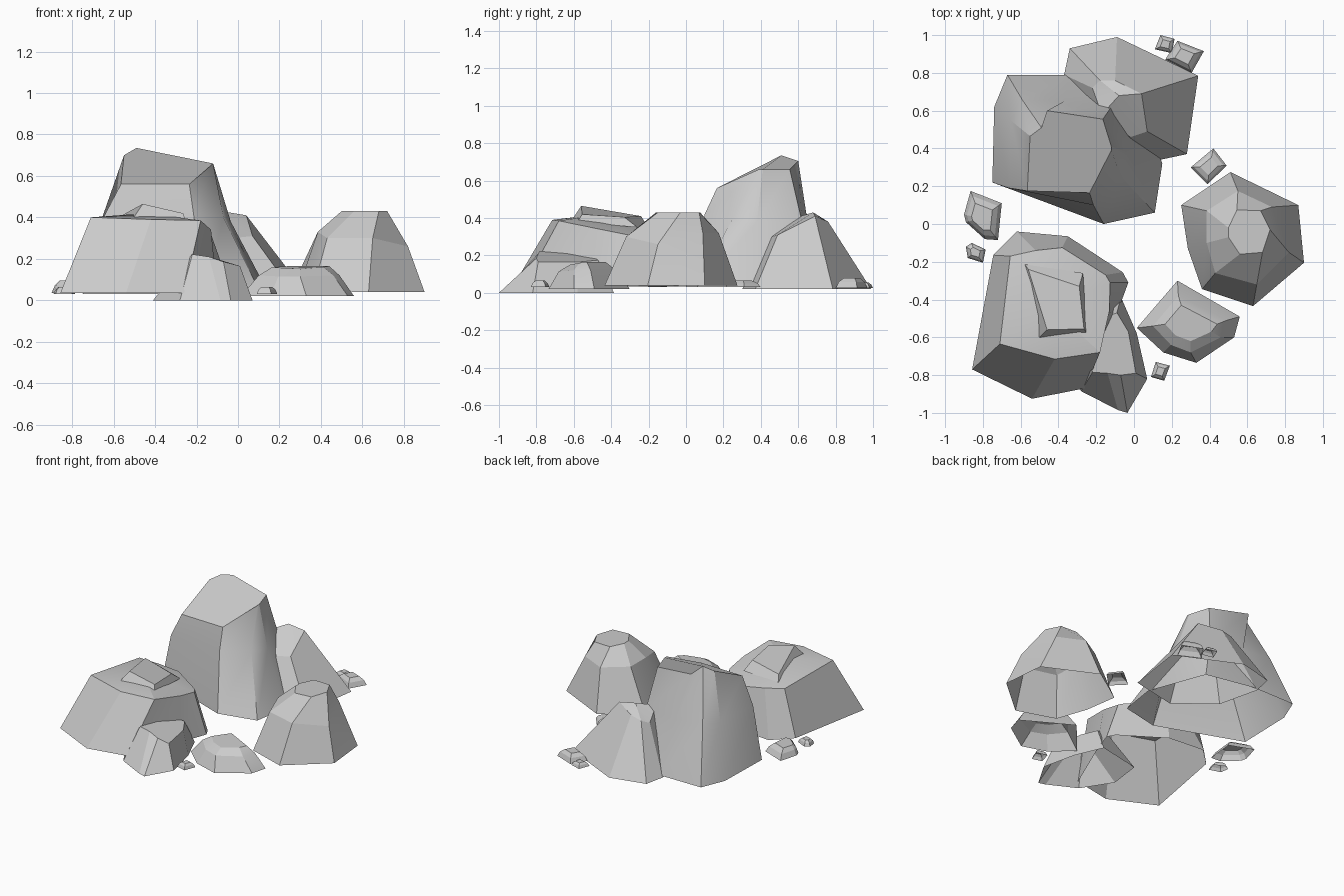
import bpy, bmesh
from mathutils import Vector


def rock(name, rings, apex=None, angle=0.45):
    """Open-bottomed shell lofted through equal-count rings, closed by a cap or an apex fan."""
    bm = bmesh.new()
    loops = [[bm.verts.new(p) for p in r] for r in rings]
    n = len(loops[0])
    for a, b in zip(loops, loops[1:]):
        for i in range(n):
            j = (i + 1) % n
            bm.faces.new((a[i], a[j], b[j], b[i]))
    top = loops[-1]
    if apex:
        tip = bm.verts.new(apex)
        for i in range(n):
            bm.faces.new((top[i], top[(i + 1) % n], tip))
    else:
        bm.faces.new(top)
    bmesh.ops.remove_doubles(bm, verts=bm.verts, dist=0.002)
    bmesh.ops.recalc_face_normals(bm, faces=bm.faces)
    # make sure the cap looks upward
    if max(bm.faces, key=lambda f: f.calc_center_median().z).normal.z < 0:
        bmesh.ops.reverse_faces(bm, faces=bm.faces)
    me = bpy.data.meshes.new(name)
    bm.to_mesh(me)
    bm.free()
    ob = bpy.data.objects.new(name, me)
    bpy.context.collection.objects.link(ob)
    bpy.ops.object.select_all(action='DESELECT')
    ob.select_set(True)
    bpy.context.view_layer.objects.active = ob
    bpy.ops.object.shade_smooth_by_angle(angle=angle)
    return ob


def flat(points, z):
    return [(x, y, z) for x, y in points]


def pebble(name, outline, z0, z1, shrink=0.5):
    """Small chip: outline drawn in to a smaller top."""
    c = sum((Vector(p) for p in outline), Vector((0, 0))) / len(outline)
    rings = []
    for s, t in ((1, 0), (0.82, 0.6), (shrink, 1)):
        ring = [c + (Vector(p) - c) * s for p in outline]
        rings.append(flat(ring, z0 + (z1 - z0) * t))
    rock(name, rings, angle=0.1)


# tall boulder at the back
rock("tall_boulder", [
    flat([(-.75, .22), (-.16, 0), (.11, .06), (.15, .32),
          (0, .72), (-.34, .79), (-.67, .79), (-.74, .62)], .03),
    [(-.66, .19, .38), (-.215, .10, .42), (-.07, .25, .40), (-.035, .38, .38),
     (-.12, .62, .38), (-.37, .65, .38), (-.59, .655, .40), (-.655, .55, .40)],
    [(-.565, .175, .56), (-.235, .165, .56), (-.12, .39, .66), (-.12, .41, .66),
     (-.165, .555, .66), (-.46, .60, .705), (-.49, .51, .735), (-.55, .465, .70)],
], angle=0.5)

# rounded boulder behind it
rock("back_boulder", [
    flat([(-.37, .79), (-.34, .93), (-.09, .99), (.34, .785),
          (.28, .37), (-.05, .30), (-.3, .5)], .02),
    [(-.22, .72, .34), (-.18, .76, .36), (-.10, .76, .38), (.04, .69, .41),
     (.07, .49, .31), (-.02, .46, .30), (-.17, .58, .40)],
], apex=(-.08, .68, .43))

# broad flat-topped boulder at the front left
rock("broad_boulder", [
    flat([(-.857, -.77), (-.54, -.925), (-.26, -.87), (-.10, -.5), (-.03, -.31),
          (-.06, -.255), (-.35, -.065), (-.62, -.04), (-.745, -.165)], .035),
    [(-.71, -.635, .40), (-.42, -.715, .39), (-.18, -.68, .385), (-.13, -.46, .34),
     (-.127, -.31, .31), (-.15, -.27, .31), (-.38, -.125, .32), (-.52, -.14, .34),
     (-.655, -.17, .36)],
], apex=(-.44, -.44, .42), angle=0.3)

# tilted slab on the broad boulder
rock("top_slab", [
    [(-.58, -.21, .36), (-.51, -.61, .39), (-.25, -.58, .38), (-.27, -.26, .35)],
    [(-.56, -.24, .41), (-.46, -.56, .465), (-.265, -.555, .42), (-.29, -.33, .405)],
], angle=0.1)

# leaning stone at the very front
rock("front_stone", [
    flat([(-.41, -.68), (-.28, -.885), (-.085, -.985), (-.035, -1.0), (.07, -.82),
          (.015, -.58), (-.07, -.385), (-.38, -.45)], 0),
    [(-.23, -.72, .22), (-.22, -.785, .222), (-.14, -.79, .21), (-.07, -.80, .185),
     (.01, -.79, .165), (-.03, -.57, .165), (-.09, -.47, .175), (-.22, -.52, .21)],
], angle=0.15)

# low stone at the front right
rock("low_stone", [
    flat([(.015, -.55), (.23, -.30), (.56, -.49), (.53, -.6),
          (.33, -.735), (.155, -.68)], .02),
    [(.10, -.54, .12), (.235, -.38, .125), (.49, -.51, .12), (.46, -.6, .12),
     (.30, -.68, .115), (.195, -.64, .115)],
    [(.165, -.53, .16), (.25, -.43, .165), (.44, -.53, .165), (.41, -.57, .16),
     (.30, -.62, .15), (.22, -.59, .155)],
], angle=0.3)

# domed boulder on the right
rock("right_boulder", [
    flat([(.25, .10), (.51, .275), (.87, .10), (.9, -.205),
          (.63, -.435), (.36, -.345), (.285, -.13)], .04),
    [(.385, .07, .33), (.55, .175, .32), (.73, .09, .32), (.82, -.15, .26),
     (.65, -.32, .30), (.43, -.26, .30), (.385, -.10, .33)],
    flat([(.5, -.02), (.545, .075), (.67, .07), (.72, -.03),
          (.68, -.15), (.56, -.16), (.5, -.07)], .43),
], angle=0.3)

# scattered chips
pebble("left_chip", [(-.9, .05), (-.865, .175), (-.7, .11), (-.72, -.085),
                     (-.79, -.08), (-.89, .01)], .035, .095, .55)
pebble("left_small_chip", [(-.89, -.12), (-.86, -.10), (-.785, -.135),
                           (-.80, -.205), (-.88, -.18)], .03, .065)
pebble("middle_chip", [(.3, .3), (.42, .4), (.49, .31), (.39, .21)], .03, .065)
pebble("back_chip", [(.165, .87), (.23, .97), (.37, .915), (.305, .8)], .025, .08)
pebble("back_small_chip", [(.11, .925), (.14, 1.0), (.215, .98), (.2, .905)], .025, .055)
pebble("front_chip", [(.09, -.81), (.115, -.73), (.19, -.75), (.16, -.83)], .03, .065)
